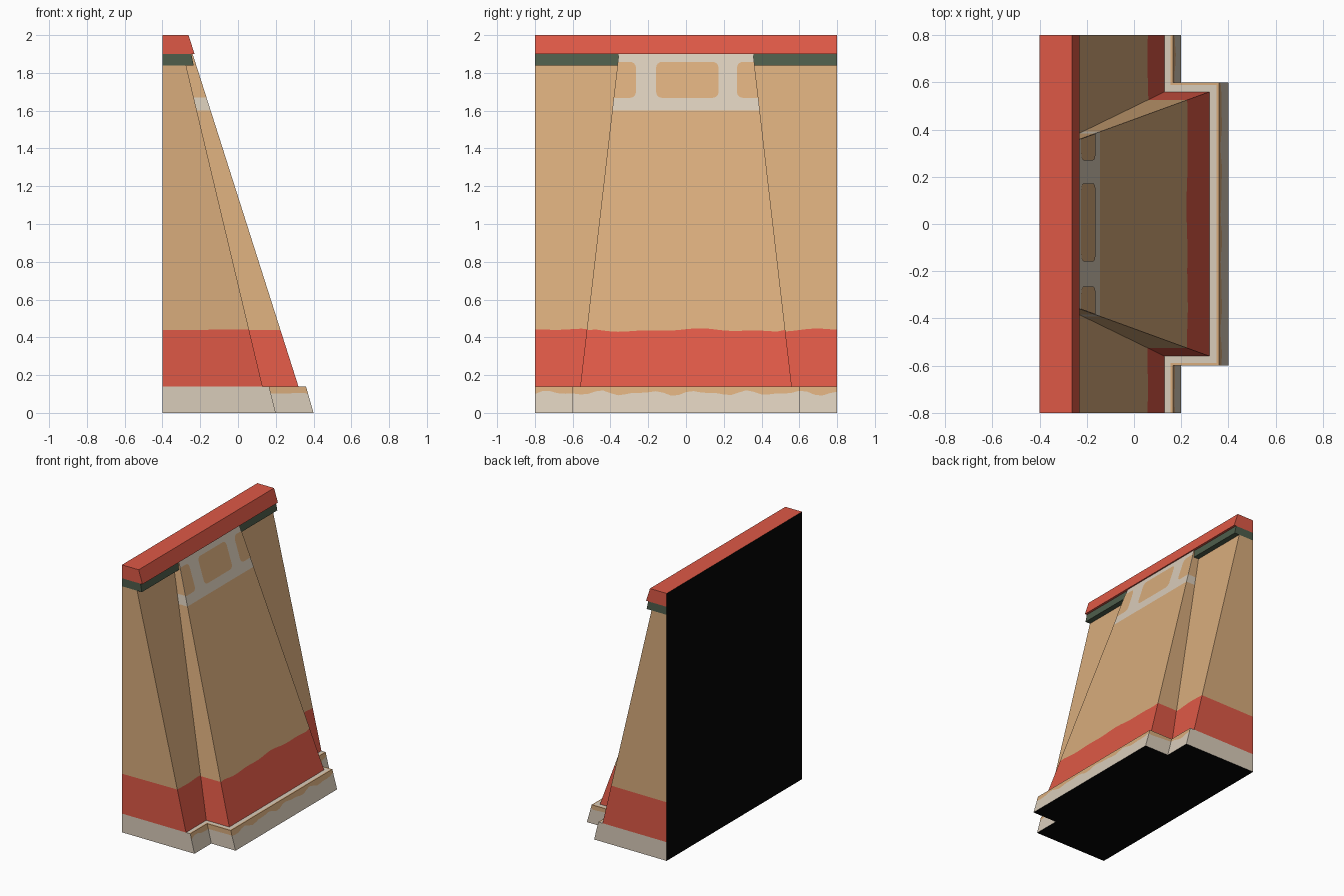
import bpy, bmesh, math
from mathutils import Vector

if "Cube" in bpy.data.objects:
    bpy.data.objects.remove(bpy.data.objects["Cube"])


def lin(c):
    c /= 255
    return c / 12.92 if c <= 0.04045 else ((c + 0.055) / 1.055) ** 2.4


MATS = []
for name, rgb in [("tan plaster", (216, 172, 124)), ("red paint", (222, 89, 70)),
                  ("cream stone", (217, 204, 186)), ("dark green trim", (78, 93, 75)),
                  ("black backing", (5, 5, 5))]:
    m = bpy.data.materials.new(name)
    m.diffuse_color = (*[lin(c) for c in rgb], 1)
    m.use_nodes = True
    m.node_tree.nodes["Principled BSDF"].inputs["Base Color"].default_value = m.diffuse_color
    MATS.append(m)
TAN, RED, CREAM, GREEN, BLACK = range(5)


def loft(bottom, top, z0, z1):
    """Closed prism between two outlines (counter-clockwise from above)."""
    bm = bmesh.new()
    a = [bm.verts.new((x, y, z0)) for x, y in bottom]
    b = [bm.verts.new((x, y, z1)) for x, y in top]
    bm.faces.new(a[::-1])
    bm.faces.new(b)
    n = len(a)
    for i in range(n):
        j = (i + 1) % n
        bm.faces.new((a[i], a[j], b[j], b[i]))
    bm.normal_update()
    return bm


def cut(bm, axis, value):
    co, no = Vector((0, 0, 0)), Vector((0, 0, 0))
    co[axis], no[axis] = value, 1
    bmesh.ops.bisect_plane(bm, geom=bm.verts[:] + bm.edges[:] + bm.faces[:],
                           dist=1e-6, plane_co=co, plane_no=no)


def columns(bm, step=0.04):
    for i in range(-int(0.8 / step) + 1, int(0.8 / step)):
        cut(bm, 1, i * step)


def paint(bm, rule):
    bm.normal_update()
    for f in bm.faces:
        c = f.calc_center_median()
        hidden = (f.normal.x < -0.9 and c.x < -0.399) or c.z < 1e-4
        f.material_index = BLACK if hidden else rule(c, f.normal)


def ripple(bm, z, fronts, wave, ymax=9):
    """Shift the colour edge at height z along the sloping fronts."""
    for v in bm.verts:
        if abs(v.co.z - z) < 1e-4 and abs(v.co.y) < ymax:
            for x_at in fronts:
                if abs(v.co.x - x_at(z)) < 1e-3:
                    d = wave(v.co.y)
                    v.co.x += x_at(z + d) - x_at(z)
                    v.co.z += d
                    break


def finish(bm, name):
    me = bpy.data.meshes.new(name)
    bm.to_mesh(me)
    bm.free()
    for m in MATS:
        me.materials.append(m)
    ob = bpy.data.objects.new(name, me)
    bpy.context.collection.objects.link(ob)


def rect(x0, x1, y):
    return [(x0, -y), (x1, -y), (x1, y), (x0, y)]


def line(z0, x0, z1, x1):
    return lambda z: x0 + (x1 - x0) * (z - z0) / (z1 - z0)


def red_wave(y):
    return 0.006 * math.sin(9 * y + 1) + 0.004 * math.sin(21 * y)


def stain_wave(y):
    return 0.009 * math.sin(24 * y) + 0.006 * math.sin(41 * y + 1)


# Stepped stone plinth with stained upper edge
def step_outline(xw, xb):
    return [(-0.4, -0.8), (xw, -0.8), (xw, -0.6), (xb, -0.6),
            (xb, 0.6), (xw, 0.6), (xw, 0.8), (-0.4, 0.8)]


def plinth_rule(c, n):
    if n.z > 0.9:
        edge = c.x > 0.35 or (c.x > 0.155 and abs(c.y) > 0.588)
        return TAN if edge else CREAM
    return TAN if c.z > 0.105 and abs(c.y) < 0.799 else CREAM


bm = loft(step_outline(0.2, 0.4), step_outline(0.165, 0.36), 0, 0.14)
cut(bm, 2, 0.105)
for axis, value in ((0, 0.155), (0, 0.35), (1, 0.588), (1, -0.588)):
    cut(bm, axis, value)
columns(bm)
paint(bm, plinth_rule)
ripple(bm, 0.105, [line(0, 0.2, 0.14, 0.165), line(0, 0.4, 0.14, 0.36)], stain_wave)
finish(bm, "plinth")

# Sloping wall with red lower band
bm = loft(rect(-0.4, 0.13, 0.8), rect(-0.4, -0.275, 0.8), 0.14, 1.84)
cut(bm, 2, 0.438)
columns(bm)
paint(bm, lambda c, n: RED if c.z < 0.438 else TAN)
ripple(bm, 0.438, [line(0.14, 0.13, 1.84, -0.275)], red_wave)
finish(bm, "wall")

# Tapered buttress: red foot, tan shaft, cream head
front = line(0.14, 0.32, 1.9, -0.24)
half = line(0.14, 0.56, 1.9, 0.356)
bm = loft(rect(-0.39, 0.32, 0.56), rect(-0.39, -0.24, 0.356), 0.14, 1.9)
for z in (0.438, 1.6, 1.67):
    cut(bm, 2, z)
columns(bm)


def buttress_rule(c, n):
    if c.z < 0.438:
        return RED
    if c.z < 1.6 or (c.z > 1.67 and abs(n.y) > 0.5):
        return TAN
    return CREAM


paint(bm, buttress_rule)
ripple(bm, 0.438, [front], red_wave, 0.515)
finish(bm, "buttress")

# Rounded tan panels on the buttress head
bm = bmesh.new()
z0, z1, r = 1.668, 1.858, 0.03
for y0, y1 in ((-0.46, -0.265), (-0.158, 0.172), (0.27, 0.46)):
    pts = []
    for k, (cy, cz) in enumerate(((y1 - r, z1 - r), (y0 + r, z1 - r),
                                  (y0 + r, z0 + r), (y1 - r, z0 + r))):
        for s in range(5):
            a = (k + s / 4) * math.pi / 2
            y, z = cy + r * math.cos(a), cz + r * math.sin(a)
            y = max(-half(z), min(half(z), y))
            pts.append(bm.verts.new((front(z) + 0.003, y, z)))
    bm.faces.new(pts)
paint(bm, lambda c, n: TAN)
finish(bm, "head_panels")

# Green trim under the coping
bm = loft(rect(-0.4, -0.235, 0.8), rect(-0.4, -0.247, 0.8), 1.84, 1.9)
paint(bm, lambda c, n: GREEN)
finish(bm, "trim_band")

# Red coping
bm = loft(rect(-0.4, -0.23, 0.8), rect(-0.4, -0.262, 0.8), 1.9, 2.0)
paint(bm, lambda c, n: RED)
finish(bm, "coping")
